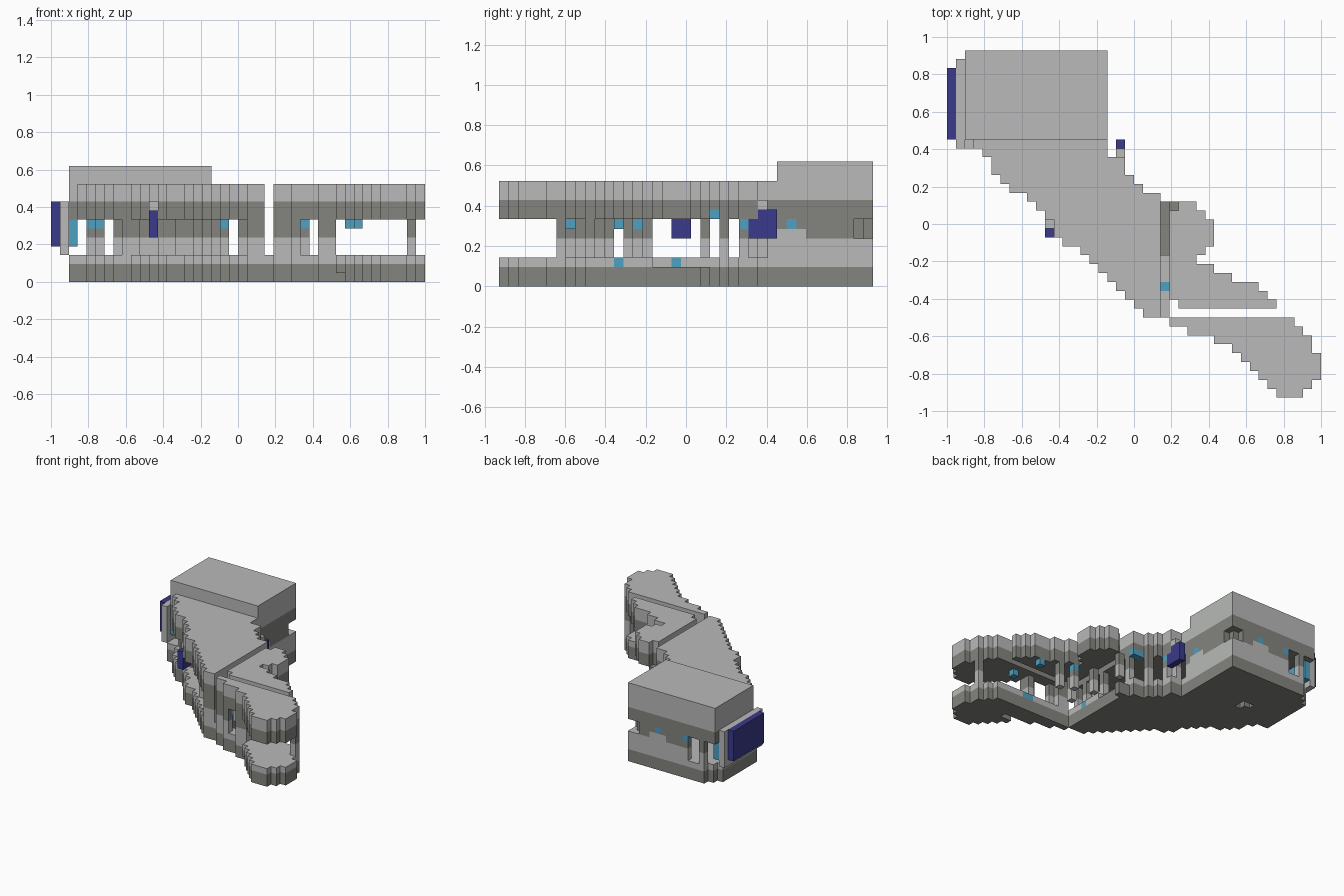
import bpy, bmesh
from mathutils import Vector

cube = bpy.data.objects.get("Cube")
if cube:
    bpy.data.objects.remove(cube, do_unlink=True)

U = 1 / 21                                  # edge length of one block
ORIGIN = Vector((-1, -19.5 * U, 0))


def make_material(name, rgb):
    mat = bpy.data.materials.new(name)
    mat.use_nodes = True
    mat.diffuse_color = (*rgb, 1)
    mat.node_tree.nodes["Principled BSDF"].inputs["Base Color"].default_value = (*rgb, 1)
    return mat


LIGHT, DARK, BLUE, CYAN = range(4)
MATERIALS = [make_material("light grey", (.48, .49, .48)),
             make_material("dark grey", (.23, .23, .21)),
             make_material("deep blue", (.042, .042, .26)),
             make_material("glowing cyan", (.08, .35, .53))]
SIDES = [Vector(d) for d in ((1, 0, 0), (-1, 0, 0), (0, 1, 0), (0, -1, 0), (0, 0, 1), (0, 0, -1))]


def box(x0, x1, y0, y1, z0, z1):
    return {(x, y, z) for x in range(x0, x1) for y in range(y0, y1) for z in range(z0, z1)}


def slab(rows, z0, z1):
    """Stack of rows {y: (first x, end x)} between two levels."""
    cells = set()
    for y, (x0, x1) in rows.items():
        cells |= box(x0, x1, y, y + 1, z0, z1)
    return cells


def band(z):
    """Grey bands alternate with height."""
    return DARK if z < 2 or 5 <= z < 9 else LIGHT


def build(name, cells, color=None, accents=()):
    """Outer skin of a set of blocks; accents are (cells, colour) pairs."""
    paint = {c: col for group, col in accents for c in group}
    bm = bmesh.new()
    verts = {}
    for cell in sorted(cells):
        mid = Vector(cell) + Vector((.5, .5, .5))
        for n in SIDES:
            if tuple(int(v) for v in Vector(cell) + n) in cells:
                continue
            a = Vector((n.y, n.z, n.x))
            b = n.cross(a)
            loop = []
            for s, t in ((-1, -1), (1, -1), (1, 1), (-1, 1)):
                p = mid + (n + a * s + b * t) / 2
                key = tuple(round(v) for v in p)
                if key not in verts:
                    verts[key] = bm.verts.new(ORIGIN + Vector(key) * U)
                loop.append(verts[key])
            face = bm.faces.new(loop)
            base = band(cell[2]) if color is None else color
            face.material_index = paint.get(cell, base)
    bmesh.ops.dissolve_limit(bm, angle_limit=.01, verts=bm.verts[:], edges=bm.edges[:],
                             delimit={'MATERIAL'})
    mesh = bpy.data.meshes.new(name)
    bm.to_mesh(mesh)
    bm.free()
    for mat in MATERIALS:
        mesh.materials.append(mat)
    obj = bpy.data.objects.new(name, mesh)
    bpy.context.collection.objects.link(obj)
    return obj


# Stepped outlines of the main hull, side wing and long prow
body_left = [31 - y for y in range(9, 17)] + [13, 12, 12, 11, 10, 9, 7, 6, 5, 5, 4, 3]
body_right = [24] * 14 + [22, 21, 20, 20, 18, 18]
body = {9 + i: ends for i, ends in enumerate(zip(body_left, body_right))}
stern = {y: (2, 18) for y in range(29, 39)}
wing_left = [26, 25] + [25] * 9 + [26]
wing_right = [37, 36, 35, 32, 30, 28, 29, 30, 30, 30, 29, 28]
wing = {10 + i: ends for i, ends in enumerate(zip(wing_left, wing_right))}
prow_left = [37, 36, 35, 34, 33, 32, 30, 27, 25]
prow_right = [40, 41, 42, 42, 42, 41, 41, 40, 39]
prow = dict(enumerate(zip(prow_left, prow_right)))

# Lower hull with the hinge channel and a small hatch underneath
lower = slab({**body, **stern, 38: (4, 18), 37: (3, 18)}, 0, 3)
lower |= box(24, 25, 9, 22, 0, 3) | box(2, 3, 28, 29, 0, 3)
lower -= box(24, 25, 16, 22, 2, 3)
lower -= box(9, 10, 30, 32, 0, 1) | box(8, 9, 31, 32, 0, 1)
build("lower_hull", lower, accents=[(box(24, 25, 12, 13, 2, 3), CYAN),
                                    (box(23, 24, 18, 19, 2, 3), CYAN)])
build("hinge_stub", box(25, 26, 21, 22, 0, 2))
build("lower_prow", slab(prow, 0, 3) - box(32, 35, 5, 6, 0, 1),
      accents=[(box(32, 34, 8, 9, 2, 3), CYAN)])

# Upper hull, split into three plates
build("upper_hull", slab({**body, **stern}, 7, 11),
      accents=[(box(22, 24, 22, 23, 7, 8), CYAN)])
build("upper_wing", slab(wing, 7, 11))
build("upper_prow", slab(prow, 7, 11))
build("stern_block", slab(stern, 11, 13))

# Stern walls, open at the rear corner, with small lamps above a raised sill
walls = box(17, 18, 28, 37, 3, 7) | box(7, 16, 38, 39, 3, 7)
walls |= box(16, 18, 37, 39, 3, 5) | box(4, 5, 38, 39, 3, 7)
walls |= box(16, 17, 37, 38, 5, 7)
build("stern_walls", walls, accents=[
    (box(17, 18, 29, 32, 5, 6) | box(11, 14, 38, 39, 5, 6), LIGHT),
    (box(17, 18, 30, 31, 6, 7) | box(12, 13, 38, 39, 6, 7) | box(7, 8, 38, 39, 6, 7), CYAN)])

# Engine: glowing core, mount and blue shield
build("engine_core", box(2, 3, 29, 38, 4, 7), CYAN)
build("engine_mount", box(1, 2, 28, 38, 3, 9), LIGHT)
build("engine_shield", box(0, 1, 29, 37, 4, 9), BLUE)


# Side pods hung on brackets
def pod(name, x, y0, y1, bracket_y):
    build(name, box(x, x + 1, y0, y1, 5, 8), BLUE)
    build(name + "_bracket", box(x, x + 1, bracket_y, bracket_y + 1, 8, 9), LIGHT)


pod("right_pod", 11, 18, 20, 19)
pod("left_pod", 19, 26, 29, 27)


# Pillars between lower and upper hull; some carry a lamp on top
def pillars(name, spots, lamps):
    cells = set()
    for x, y in spots:
        cells |= box(x, x + 1, y, y + 1, 3, 7)
    glow = {(x, y, 6) for x, y in lamps}
    build(name, cells | glow, accents=[(glow, CYAN)])


pillars("hull_pillars",
        [(4, 28), (5, 27), (7, 25), (8, 23), (9, 23), (12, 21), (13, 21), (17, 15),
         (22, 9), (23, 9), (22, 10), (23, 11), (23, 15), (23, 21), (21, 23), (19, 25), (18, 26)],
        [(4, 28), (5, 27), (19, 25)])
pillars("wing_pillars", [(26, 11), (28, 14), (25, 15), (25, 21), (30, 13)],
        [(28, 14), (33, 12)])
pillars("prow_pillars", [(25, 8), (26, 8), (27, 7), (30, 6), (31, 6), (31, 7), (40, 6)],
        [(34, 7)])
